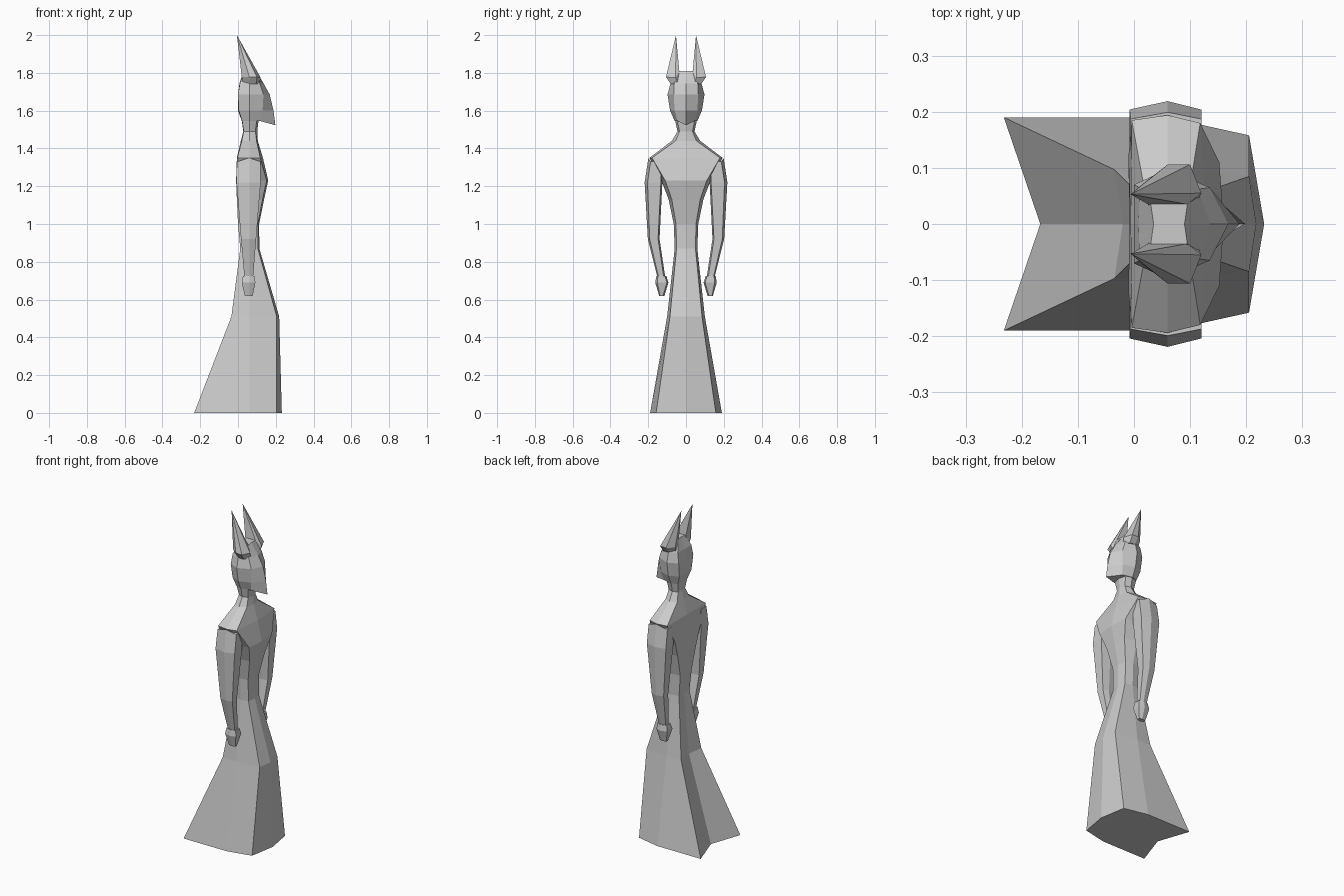
import bpy, bmesh
from mathutils import Vector

grey = bpy.data.materials.new("stone_grey")
grey.diffuse_color = (0.6, 0.6, 0.6, 1)
MID = 0.06  # x of the widest side point


def loft(name, rings, mirror=False):
    """Skin a stack of equal-length closed rings, capped at both ends."""
    bm = bmesh.new()
    rows = [[bm.verts.new(Vector(p)) for p in ring] for ring in rings]
    n = len(rows[0])
    for low, high in zip(rows, rows[1:]):
        for i in range(n):
            j = (i + 1) % n
            bm.faces.new((low[i], low[j], high[j], high[i]))
    bm.faces.new(rows[0])
    bm.faces.new(rows[-1])
    bmesh.ops.remove_doubles(bm, verts=bm.verts, dist=1e-5)
    bmesh.ops.recalc_face_normals(bm, faces=bm.faces)
    mesh = bpy.data.meshes.new(name)
    bm.to_mesh(mesh)
    bm.free()
    mesh.materials.append(grey)
    obj = bpy.data.objects.new(name, mesh)
    bpy.context.collection.objects.link(obj)
    if mirror:
        mod = obj.modifiers.new("mirror", 'MIRROR')
        mod.use_axis = (False, True, False)
        mod.use_mirror_merge = False
    return obj


def body_ring(z, front, fx, fy, side, bx, by, back, drop=0.0):
    """Eight-sided ring, symmetric in y; the front centre may be lowered."""
    half = [(fx, fy, z), (MID, side, z), (bx, by, z)]
    other = [(x, -y, h) for x, y, h in reversed(half)]
    return [(front, 0, z - drop)] + half + [(back, 0, z)] + other


# Gown, torso, shoulders and neck
loft("gown_and_torso", [body_ring(*r) for r in (
    (0.00, 0.232, 0.205, 0.158, 0.190, -0.232, 0.190, -0.167),
    (0.51, 0.218, 0.205, 0.085, 0.100, -0.035, 0.097, -0.020),
    (0.87, 0.113, 0.105, 0.050, 0.060, 0.012, 0.050, 0.015),
    (1.00, 0.112, 0.105, 0.053, 0.065, 0.000, 0.055, 0.000),
    (1.13, 0.138, 0.130, 0.075, 0.092, -0.006, 0.088, -0.005),
    (1.23, 0.160, 0.152, 0.110, 0.130, -0.010, 0.120, -0.008),
    (1.35, 0.132, 0.118, 0.180, 0.194, -0.004, 0.185, -0.006),
    (1.44, 0.105, 0.098, 0.055, 0.075, 0.020, 0.055, 0.015),
    (1.49, 0.102, 0.092, 0.034, 0.045, 0.030, 0.034, 0.028),
    (1.56, 0.110, 0.100, 0.048, 0.060, 0.020, 0.046, 0.018),
)])

# Head with pointed muzzle
loft("head", [body_ring(*r) for r in (
    (1.545, 0.198, 0.118, 0.045, 0.060, 0.022, 0.046, 0.020, 0.022),
    (1.600, 0.188, 0.130, 0.060, 0.084, 0.004, 0.058, 0.000),
    (1.685, 0.168, 0.135, 0.065, 0.098, 0.000, 0.070, 0.000),
    (1.745, 0.135, 0.115, 0.062, 0.082, 0.010, 0.065, 0.008),
    (1.810, 0.090, 0.095, 0.035, 0.040, 0.030, 0.035, 0.035),
)])

# Tall ears: flared base tapering to a point
base = [(0.120, 0.055, 1.775), (0.100, 0.106, 1.778), (0.060, 0.106, 1.778),
        (0.020, 0.075, 1.778), (0.025, 0.035, 1.805), (0.095, 0.035, 1.805)]
root = [(MID + (x - MID) * 0.9, y * 0.76, 1.74) for x, y, z in base]
loft("ears", [root, base, [(-0.006, 0.053, 2.0)] * 6], mirror=True)


def arm_ring(z, xf, xb, inner, outer, slope=0.0):
    """Six-sided arm section with a ridge along the outside."""
    edge = outer - (outer - inner) * 0.16
    return [(MID, outer, z + slope), (xf, edge, z), (xf, inner + 0.008, z),
            (MID, inner, z + slope), (xb, inner + 0.008, z), (xb, edge, z)]


# Arms
loft("arms", [arm_ring(*r) for r in (
    (0.72, 0.080, 0.034, 0.110, 0.152),
    (0.92, 0.096, 0.016, 0.140, 0.202),
    (1.22, 0.120, -0.008, 0.125, 0.219),
    (1.33, 0.120, -0.006, 0.125, 0.199, 0.02),
)], mirror=True)

# Hands
loft("hands", [arm_ring(*r) for r in (
    (0.62, 0.078, 0.036, 0.114, 0.142),
    (0.69, 0.092, 0.020, 0.093, 0.163),
    (0.725, 0.088, 0.026, 0.104, 0.157),
)], mirror=True)
